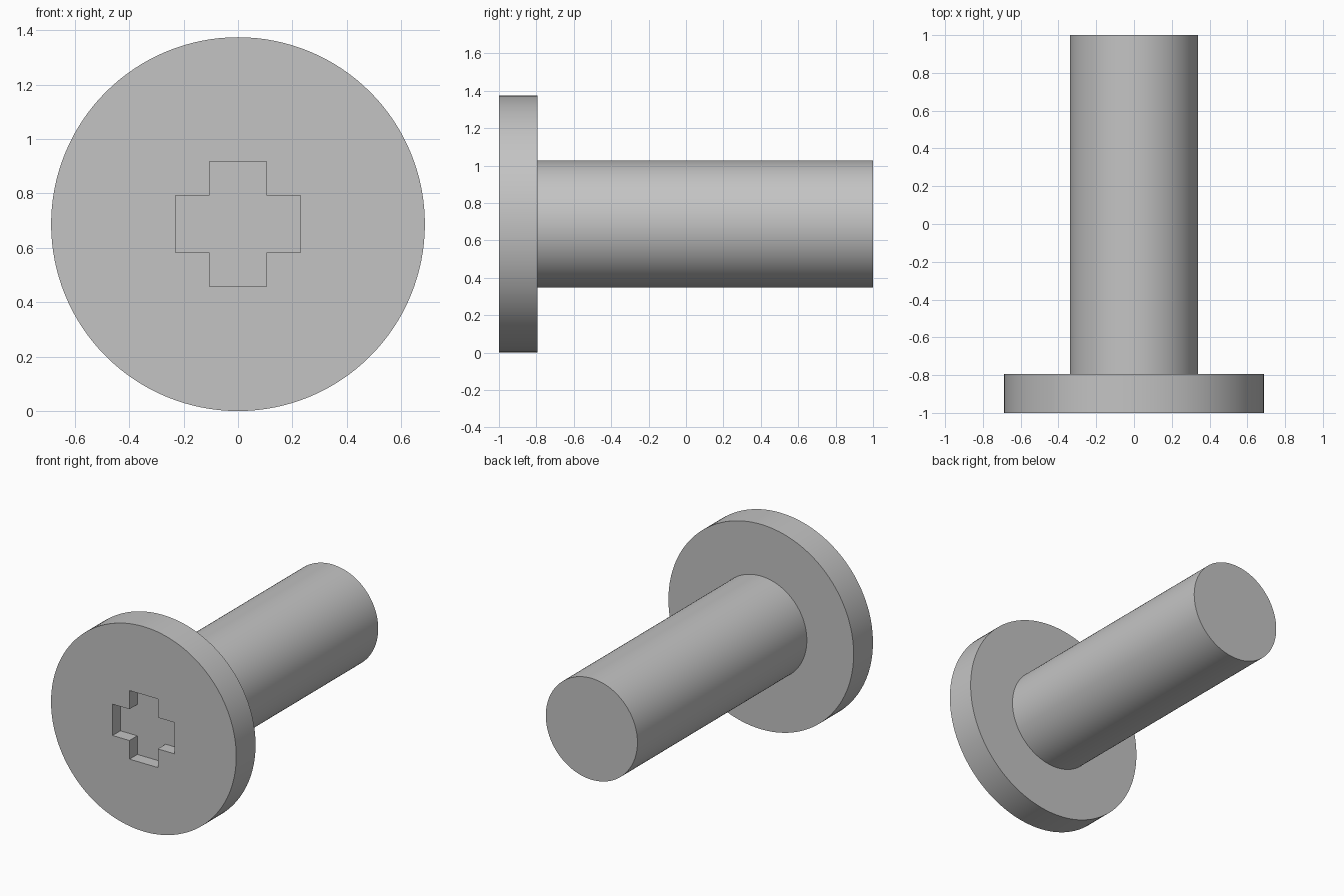
import bpy, bmesh, math
from mathutils import Matrix, Vector

cube = bpy.data.objects.get("Cube")
if cube:
    bpy.data.objects.remove(cube, do_unlink=True)

HEAD_R, SHAFT_R = 0.687, 0.34
FRONT, SHOULDER, BACK = -1.0, -0.795, 1.0
ARM, HALF_W, DEPTH = 0.23, 0.105, 0.083

steel = bpy.data.materials.new("grey_steel")
steel.use_nodes = True
grey = (0.55, 0.55, 0.55, 1)
steel.diffuse_color = grey
steel.node_tree.nodes["Principled BSDF"].inputs["Base Color"].default_value = grey


def add_object(name, bm):
    bmesh.ops.recalc_face_normals(bm, faces=bm.faces)
    mesh = bpy.data.meshes.new(name)
    bm.to_mesh(mesh)
    bm.free()
    mesh.materials.append(steel)
    obj = bpy.data.objects.new(name, mesh)
    bpy.context.collection.objects.link(obj)
    return obj


def rod(name, radius, y0, y1):
    """Cylinder lying along y, centred on the head's axis."""
    bm = bmesh.new()
    place = Matrix.Translation((0, (y0 + y1) / 2, HEAD_R)) @ Matrix.Rotation(math.pi / 2, 4, "X")
    bmesh.ops.create_cone(bm, cap_ends=True, segments=128, radius1=radius,
                          radius2=radius, depth=y1 - y0, matrix=place)
    return add_object(name, bm)


# Screw head and shaft
head = rod("screw_head", HEAD_R, FRONT, SHOULDER)
shaft = rod("screw_shaft", SHAFT_R, SHOULDER, BACK)

# Cross-shaped cutter: one arm's corners turned four times, then extruded
bm = bmesh.new()
corners = [(HALF_W, -HALF_W), (ARM, -HALF_W), (ARM, HALF_W)]
verts = []
for quarter in range(4):
    turn = Matrix.Rotation(quarter * math.pi / 2, 2)
    for corner in corners:
        x, z = turn @ Vector(corner)
        verts.append(bm.verts.new((x, FRONT - 0.1, z + HEAD_R)))
face = bm.faces.new(verts)
extruded = bmesh.ops.extrude_face_region(bm, geom=[face])["geom"]
bmesh.ops.translate(bm, vec=(0, DEPTH + 0.1, 0),
                    verts=[v for v in extruded if isinstance(v, bmesh.types.BMVert)])
cutter = add_object("cross_cutter", bm)
cutter.hide_render = True

# Sink the driver recess into the head
cut = head.modifiers.new("driver_recess", "BOOLEAN")
cut.operation = "DIFFERENCE"
cut.solver = "EXACT"
cut.object = cutter
bpy.context.view_layer.objects.active = head
bpy.ops.object.modifier_apply(modifier=cut.name)
bpy.data.objects.remove(cutter, do_unlink=True)

# Smooth round sides, crisp rims
bpy.ops.object.select_all(action="DESELECT")
for obj in (head, shaft):
    obj.select_set(True)
bpy.ops.object.shade_smooth_by_angle(angle=math.radians(30))
